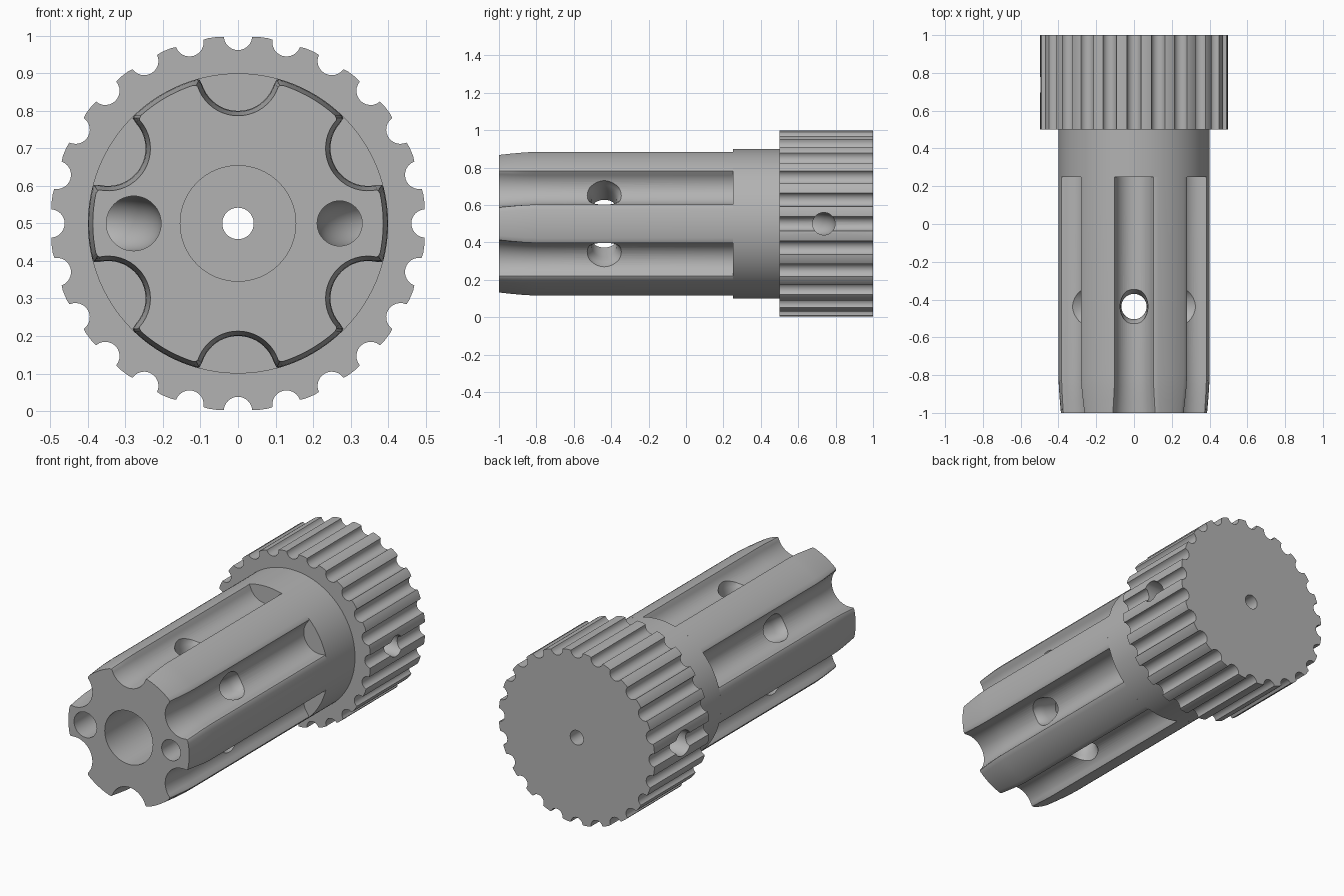
import bpy, bmesh
from math import sin, cos, pi, radians, atan2, hypot
from mathutils import Vector

cube = bpy.data.objects.get("Cube")
if cube:
    bpy.data.objects.remove(cube)

AXIS_Z = 0.5
Y, Z = Vector((0, 1, 0)), Vector((0, 0, 1))

grey = bpy.data.materials.new("plain grey")
grey.use_nodes = True
grey.diffuse_color = (0.45, 0.45, 0.45, 1)
grey.node_tree.nodes["Principled BSDF"].inputs["Base Color"].default_value = (0.45, 0.45, 0.45, 1)


def loft(name, rings):
    """Skin a list of equal-length rings and cap both ends."""
    bm = bmesh.new()
    loops = [[bm.verts.new(p) for p in ring] for ring in rings]
    for lo, hi in zip(loops, loops[1:]):
        for i in range(len(lo)):
            j = (i + 1) % len(lo)
            bm.faces.new((lo[i], lo[j], hi[j], hi[i]))
    bm.faces.new(loops[0])
    bm.faces.new(loops[-1])
    bmesh.ops.recalc_face_normals(bm, faces=bm.faces)
    mesh = bpy.data.meshes.new(name)
    bm.to_mesh(mesh)
    bm.free()
    mesh.materials.append(grey)
    obj = bpy.data.objects.new(name, mesh)
    bpy.context.collection.objects.link(obj)
    return obj


def ellipse(center, tangent, side, r_side, r_cross, n=48):
    """Ring of points around a centre, square to the tangent."""
    cross = tangent.cross(side)
    return [center + side * r_side * cos(2 * pi * i / n) + cross * r_cross * sin(2 * pi * i / n)
            for i in range(n)]


def rod(name, radius, y0, y1, n=64):
    return loft(name, [ellipse(Vector((0, y, AXIS_Z)), Y, Z, radius, radius, n) for y in (y0, y1)])


def scalloped_ring(y, count, radius, pitch_radius, scoop, sweep, steps, lobe_steps, soft=0):
    """Circle with round scoops taken out of its rim, the first at the top."""
    end = atan2(scoop * sin(sweep), pitch_radius - scoop * cos(sweep))
    polar = []
    for i in range(steps + 1):
        a = sweep * (2 * i / steps - 1)
        px, py = pitch_radius - scoop * cos(a), scoop * sin(a)
        polar.append((hypot(px, py), atan2(py, px)))
    start, stop = end + soft, 2 * pi / count - end - soft
    if soft:
        polar.append((radius - 0.003, end + soft * 0.3))
    first = 0 if soft else 1
    for i in range(first, lobe_steps + 1 - first):
        polar.append((radius, start + (stop - start) * i / lobe_steps))
    if soft:
        polar.append((radius - 0.003, stop + soft * 0.7))
    points = []
    for k in range(count):
        for r, a in polar:
            t = a + 2 * pi * k / count + pi / 2
            points.append(Vector((r * cos(t), y, AXIS_Z + r * sin(t))))
    return points


# Fluted shaft, drawn in slightly at the front end
shaft = loft("fluted_shaft", [
    scalloped_ring(y, 6, 0.4 - d, 0.4, 0.1 + d, radians(72), 20, 10, radians(1.8))
    for y, d in ((-1, 0.013), (-0.93, 0.007), (-0.86, 0.002), (-0.8, 0), (0.25, 0))])

# Plain collar
collar = rod("collar", 0.4, 0.25, 0.5, 96)

# Notched head
head = loft("notched_head", [
    scalloped_ring(y, 24, 0.5, 0.5, 0.038, radians(85), 12, 4) for y in (0.5, 1)])

# Central bore and the narrow hole behind it
bore = rod("bore_cutter", 0.154, -1.1, 0.4)
pin_hole = rod("pin_hole_cutter", 0.042, -1.2, 1.1, 40)

# Cross holes through opposite flutes, widened at the mouth
MOUTH = ((0.24, 0.067, 0.067), (0.27, 0.075, 0.068), (0.29, 0.085, 0.07),
         (0.31, 0.097, 0.073), (0.45, 0.1, 0.078))
stations = [(-s, a, b) for s, a, b in reversed(MOUTH)] + list(MOUTH)
cross_holes = []
for k in range(3):
    t = pi / 2 + k * pi / 3
    d = Vector((cos(t), 0, sin(t)))
    origin = Vector((0, -0.437, AXIS_Z))
    cross_holes.append(loft("cross_hole_cutter", [
        ellipse(origin + d * s, d, Y, a, b) for s, a, b in stations]))


# Long channels that bend outward inside the head
def channel(side, x, radius, bend=0.13, y_out=0.737):
    rings = [ellipse(Vector((side * x, -1.1, AXIS_Z)), Y, Z, radius, radius)]
    for i in range(11):
        a = pi / 2 * i / 10
        c = Vector((side * (x + bend * (1 - cos(a))), y_out - bend * (1 - sin(a)), AXIS_Z))
        rings.append(ellipse(c, Vector((side * sin(a), cos(a), 0)), Z, radius, radius))
    rings.append(ellipse(Vector((side * 0.6, y_out, AXIS_Z)), Vector((side, 0, 0)), Z, radius, radius))
    return loft("channel_cutter", rings)


channels = [channel(-1, 0.278, 0.073), channel(1, 0.271, 0.06)]


def cut(part, cutters):
    bpy.ops.object.select_all(action='DESELECT')
    part.select_set(True)
    bpy.context.view_layer.objects.active = part
    for cutter in cutters:
        mod = part.modifiers.new("hole", 'BOOLEAN')
        mod.operation = 'DIFFERENCE'
        mod.solver = 'EXACT'
        mod.object = cutter
        bpy.ops.object.modifier_apply(modifier=mod.name)
    bpy.ops.object.shade_smooth_by_angle(angle=radians(35))


cut(shaft, [bore] + cross_holes + channels)
cut(collar, [bore, pin_hole] + channels)
cut(head, [pin_hole] + channels)

for cutter in [bore, pin_hole] + cross_holes + channels:
    cutter.hide_render = True
    bpy.data.objects.remove(cutter)
